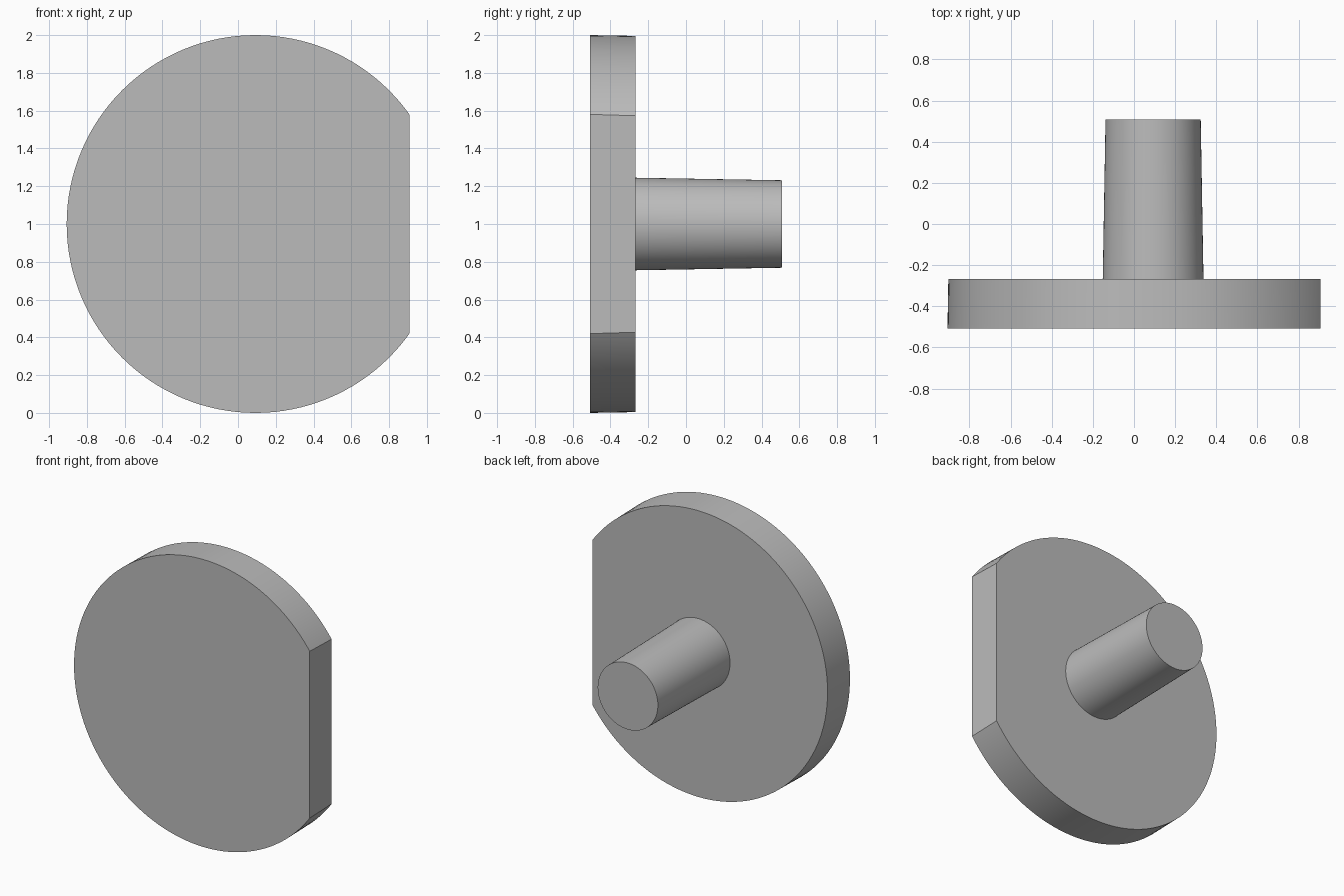
import bpy
import bmesh
import math

cube = bpy.data.objects.get("Cube")
if cube:
    bpy.data.objects.remove(cube, do_unlink=True)

CENTRE_X, CENTRE_Z = 0.093, 1.0
DRAFT = math.tan(math.radians(1))

grey = bpy.data.materials.new("plain grey")
grey.use_nodes = True
COLOUR = (0.5, 0.5, 0.5, 1)
grey.diffuse_color = COLOUR
grey.node_tree.nodes["Principled BSDF"].inputs["Base Color"].default_value = COLOUR


def drafted_cylinder(name, radius, y_front, y_back, flat_x=None):
    """Cylinder along y, narrowing to the back, optionally cut flat on +x."""
    depth = y_back - y_front
    bm = bmesh.new()
    bmesh.ops.create_cone(bm, cap_ends=True, segments=128, radius1=radius,
                          radius2=radius - depth * DRAFT, depth=depth)
    # Turn the axis from z to y, wide end at the front
    for v in bm.verts:
        x, y, z = v.co
        v.co = (x + CENTRE_X, z + (y_front + y_back) / 2, CENTRE_Z - y)
    if flat_x is not None:
        cut = bmesh.ops.bisect_plane(bm, geom=bm.verts[:] + bm.edges[:] + bm.faces[:],
                                     plane_co=(flat_x, 0, 0), plane_no=(1, 0, 0),
                                     clear_outer=True)
        edges = [e for e in cut["geom_cut"] if isinstance(e, bmesh.types.BMEdge)]
        bmesh.ops.holes_fill(bm, edges=edges)
    bmesh.ops.recalc_face_normals(bm, faces=bm.faces)
    mesh = bpy.data.meshes.new(name)
    bm.to_mesh(mesh)
    bm.free()
    mesh.materials.append(grey)
    obj = bpy.data.objects.new(name, mesh)
    bpy.context.collection.objects.link(obj)
    bpy.ops.object.select_all(action="DESELECT")
    obj.select_set(True)
    bpy.context.view_layer.objects.active = obj
    bpy.ops.object.shade_smooth_by_angle(angle=math.radians(30))
    return obj


# Round plate with one flat side
drafted_cylinder("flatted_disc", 1.0, -0.507, -0.267, flat_x=0.907)
# Stem rising from the back of the plate
drafted_cylinder("stem", 0.245, -0.267, 0.507)
